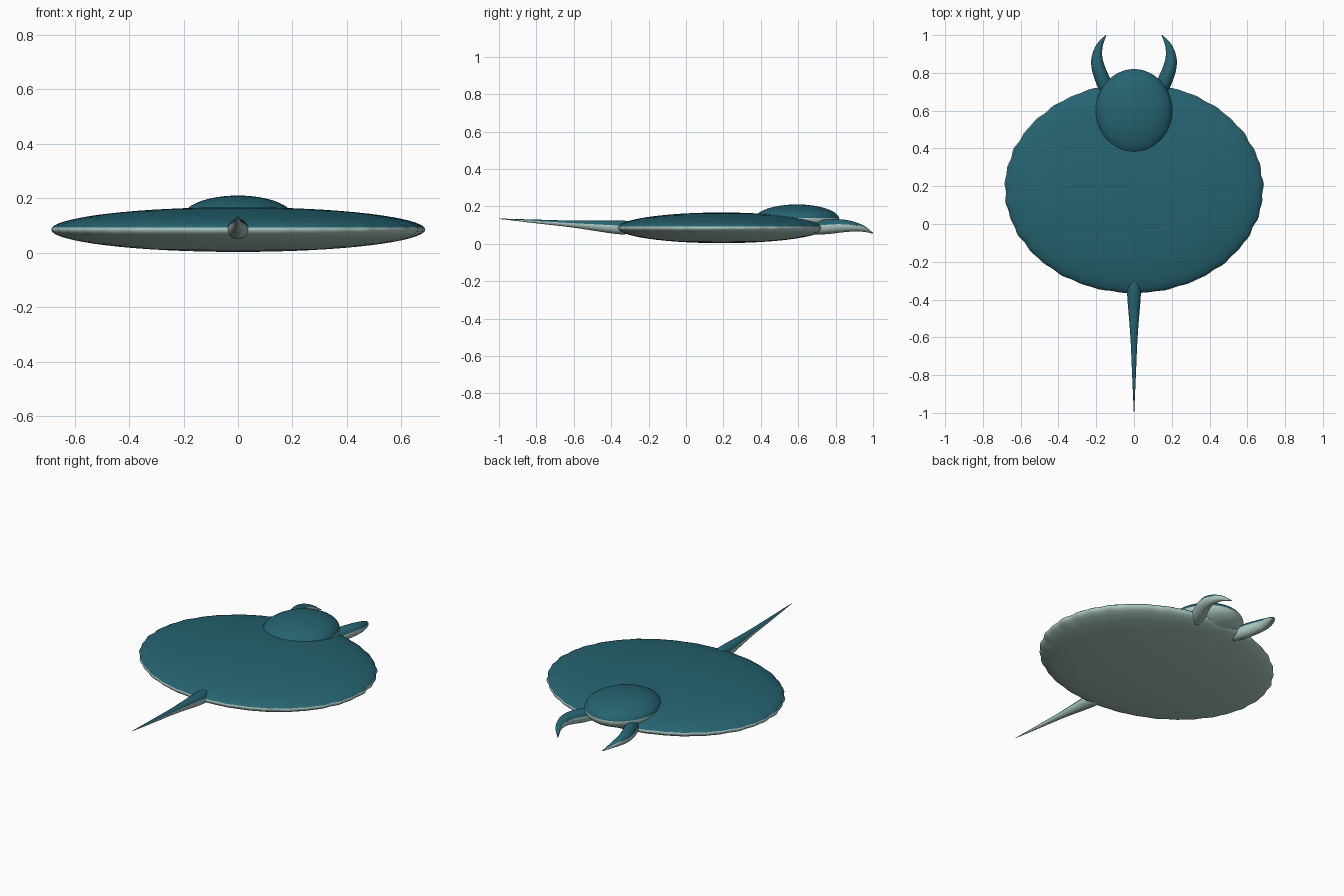
import bpy, bmesh, math
from mathutils import Vector

cube = bpy.data.objects.get("Cube")
if cube:
    bpy.data.objects.remove(cube, do_unlink=True)


def material(name, rgb):
    mat = bpy.data.materials.new(name)
    mat.use_nodes = True
    colour = (*rgb, 1)
    mat.diffuse_color = colour
    mat.node_tree.nodes["Principled BSDF"].inputs["Base Color"].default_value = colour
    return mat


SKINS = [material("teal back", (0.018, 0.125, 0.165)),
         material("pale belly", (0.40, 0.56, 0.52))]


def finish(name, bm, is_back):
    """Smooth the mesh and split its colour into dark back and pale belly."""
    bmesh.ops.recalc_face_normals(bm, faces=bm.faces)
    bm.normal_update()
    for face in bm.faces:
        face.smooth = True
        face.material_index = 0 if is_back(face) else 1
    mesh = bpy.data.meshes.new(name)
    bm.to_mesh(mesh)
    bm.free()
    for skin in SKINS:
        mesh.materials.append(skin)
    obj = bpy.data.objects.new(name, mesh)
    bpy.context.collection.objects.link(obj)
    return obj


def ellipsoid(name, centre, radii, split, ripple=0.0):
    bm = bmesh.new()
    bmesh.ops.create_uvsphere(bm, u_segments=160, v_segments=32, radius=1)
    for v in bm.verts:
        # gentle uneven scallops around the rim
        a = math.atan2(v.co.y, v.co.x)
        rim = math.hypot(v.co.x, v.co.y) ** 8
        wave = math.sin(37 * a) + 0.6 * math.sin(23 * a + 1)
        grow = 1 + ripple * rim * wave * (0.4 + 0.6 * abs(math.cos(a)))
        x, y, z = v.co
        v.co = Vector((x * grow * radii[0], y * grow * radii[1], z * radii[2])) + Vector(centre)
    return finish(name, bm, lambda f: f.calc_center_median().z > split)


def smooth_path(points, steps=6):
    """Catmull-Rom interpolation of (x, y, z, radius) points."""
    pts = [Vector(p) for p in points]
    pts = [2 * pts[0] - pts[1]] + pts + [2 * pts[-1] - pts[-2]]
    out = []
    for a, b, c, d in zip(pts, pts[1:], pts[2:], pts[3:]):
        for i in range(steps):
            t = i / steps
            out.append(0.5 * (2 * b + (c - a) * t + (2 * a - 5 * b + 4 * c - d) * t * t
                              + (3 * b - a - 3 * c + d) * t ** 3))
    return out + [pts[-2]]


def tapered_tube(name, points, sides=24):
    path = smooth_path(points)
    bm = bmesh.new()
    rings = []
    for i, p in enumerate(path):
        along = (path[min(i + 1, len(path) - 1)] - path[max(i - 1, 0)]).to_3d().normalized()
        side = along.cross(Vector((0, 0, 1))).normalized()
        up = side.cross(along)
        ring = []
        for k in range(sides):
            a = math.tau * k / sides
            ring.append(bm.verts.new(p.to_3d() + max(p.w, 0.001) * (side * math.cos(a) + up * math.sin(a))))
        rings.append(ring)
    for r, s in zip(rings, rings[1:]):
        for k in range(sides):
            n = (k + 1) % sides
            bm.faces.new((r[k], r[n], s[n], s[k]))
    bm.faces.new(rings[0])
    bm.faces.new(rings[-1])
    return finish(name, bm, lambda f: f.normal.z > 0.35)


# Flat disc body and domed head
ellipsoid("body_disc", (0, 0.19, 0.085), (0.683, 0.555, 0.082), 0.097, 0.005)
ellipsoid("head", (0, 0.593, 0.13), (0.203, 0.227, 0.08), 0.138)

# Whip tail with a rounded root
tapered_tube("tail", [(0, -0.295, 0.09, 0.012), (0, -0.31, 0.09, 0.03),
                      (0, -0.36, 0.088, 0.037), (0, -0.6, 0.105, 0.019),
                      (0, -0.8, 0.119, 0.01), (0, -1, 0.134, 0.001)])

# Pair of curved head fins
for label, s in (("left", 1), ("right", -1)):
    tapered_tube(label + "_head_fin",
                 [(s * 0.13, 0.68, 0.085, 0.035), (s * 0.16, 0.75, 0.09, 0.039),
                  (s * 0.187, 0.82, 0.095, 0.036), (s * 0.196, 0.88, 0.093, 0.029),
                  (s * 0.182, 0.945, 0.081, 0.017), (s * 0.148, 1, 0.056, 0.002)])
